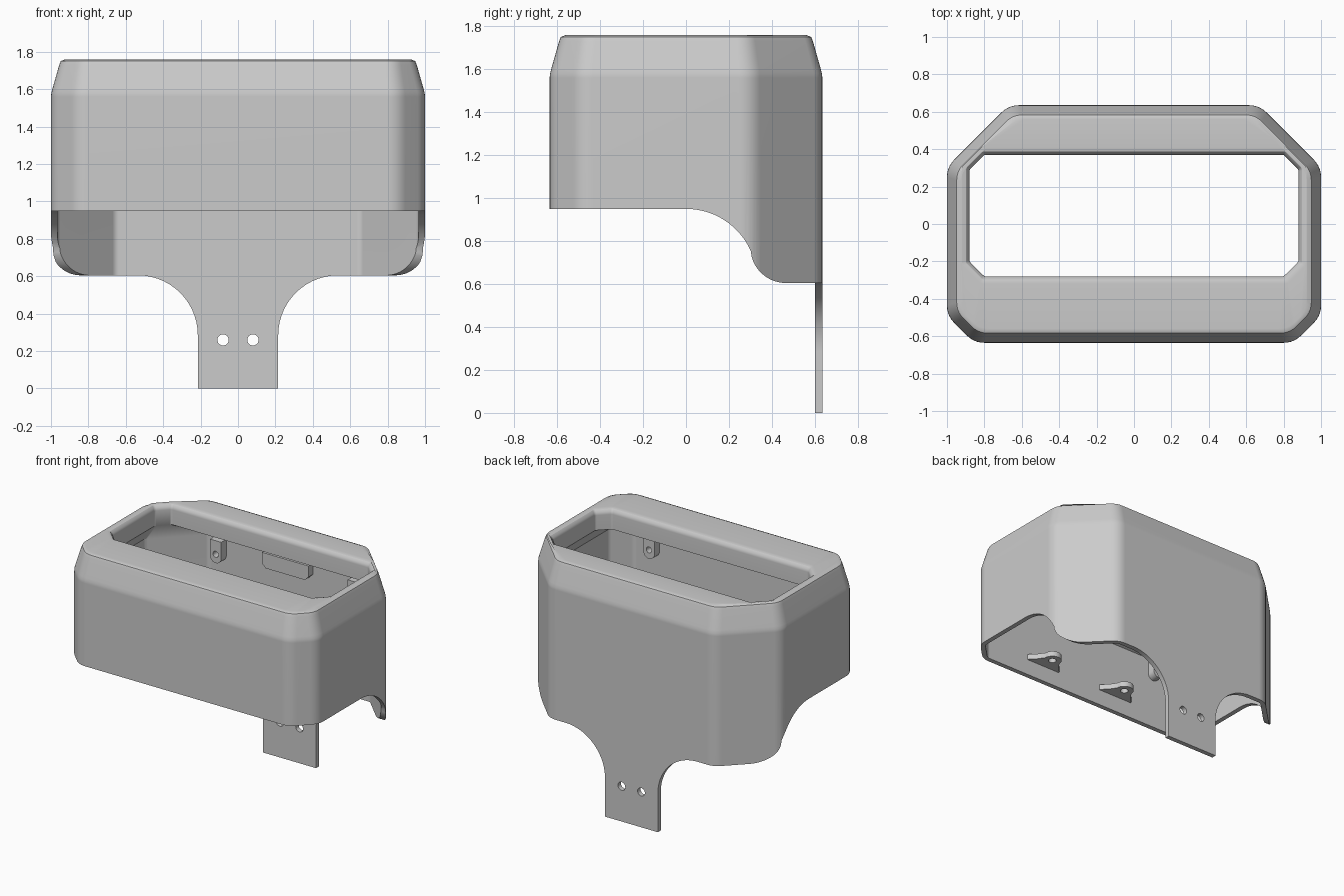
import bpy, bmesh, math
from mathutils import Vector

old = bpy.data.objects.get("Cube")
if old:
    bpy.data.objects.remove(old)

grey = bpy.data.materials.new("light grey")
grey.use_nodes = True
grey.diffuse_color = (0.6, 0.6, 0.6, 1)
grey.node_tree.nodes["Principled BSDF"].inputs["Base Color"].default_value = (0.6, 0.6, 0.6, 1)

WALL = 0.035
FRONT, BACK = -0.635, 0.635


def finish(name, bm):
    bmesh.ops.recalc_face_normals(bm, faces=bm.faces)
    mesh = bpy.data.meshes.new(name)
    bm.to_mesh(mesh)
    bm.free()
    mesh.materials.append(grey)
    ob = bpy.data.objects.new(name, mesh)
    bpy.context.collection.objects.link(ob)
    return ob


def prism(name, pts, axis, lo, hi):
    """Extrude a 2D outline along the given axis."""
    place = {"x": lambda p, d: (d, p[0], p[1]),
             "y": lambda p, d: (p[0], d, p[1]),
             "z": lambda p, d: (p[0], p[1], d)}[axis]
    bm = bmesh.new()
    a = [bm.verts.new(place(p, lo)) for p in pts]
    b = [bm.verts.new(place(p, hi)) for p in pts]
    bm.faces.new(a)
    bm.faces.new(b)
    for i in range(len(pts)):
        j = (i + 1) % len(pts)
        bm.faces.new((a[i], a[j], b[j], b[i]))
    return finish(name, bm)


def arc(cx, cy, r, start, end, n=14):
    angles = [math.radians(start + (end - start) * i / n) for i in range(n + 1)]
    return [(cx + r * math.cos(t), cy + r * math.sin(t)) for t in angles]


def select(ob):
    bpy.ops.object.select_all(action="DESELECT")
    ob.select_set(True)
    bpy.context.view_layer.objects.active = ob


def cut(ob, cutter):
    select(ob)
    mod = ob.modifiers.new("cut", "BOOLEAN")
    mod.operation = "DIFFERENCE"
    mod.solver = "EXACT"
    mod.object = cutter
    bpy.ops.object.modifier_apply(modifier=mod.name)
    bpy.data.objects.remove(cutter)


def smooth(ob):
    select(ob)
    bpy.ops.object.shade_smooth_by_angle(angle=math.radians(30))
    mod = ob.modifiers.new("even shading", "WEIGHTED_NORMAL")
    mod.keep_sharp = True


def octagon(right_half):
    """Counter-clockwise octagon from its four right-hand corners."""
    return [Vector(p) for p in right_half] + [Vector((-x, y)) for x, y in reversed(right_half)]


def rounded_ring(corners, inset, size, steps=5):
    """Inset the octagon and round each corner."""
    n = len(corners)
    moved = []
    for i, p in enumerate(corners):
        d1 = (p - corners[i - 1]).normalized()
        d2 = (corners[(i + 1) % n] - p).normalized()
        n1, n2 = Vector((-d1.y, d1.x)), Vector((-d2.y, d2.x))
        moved.append(p + (n1 + n2) / (1 + n1.dot(n2)) * inset)
    ring = []
    for i, p in enumerate(moved):
        a = p + (moved[i - 1] - p).normalized() * size
        b = p + (moved[(i + 1) % n] - p).normalized() * size
        for k in range(steps + 1):
            t = k / steps
            ring.append(a * (1 - t) ** 2 + p * 2 * t * (1 - t) + b * t * t)
    return ring


# Housing: outer wall, tapered rim, rounded opening lip and inner wall
body = octagon([(0.855, FRONT), (1, -0.49), (1, 0.305), (0.67, BACK)])
mouth = octagon([(0.80, -0.28), (0.88, -0.20), (0.88, 0.29), (0.80, 0.37)])
BOTTOM = 0.605
section = [(body, 0, BOTTOM, 0.055), (body, 0, 1.56, 0.055), (body, 0.002, 1.58, 0.055),
           (body, 0.007, 1.60, 0.055), (body, 0.044, 1.73, 0.05), (body, 0.052, 1.75, 0.05),
           (body, 0.075, 1.76, 0.05), (mouth, -0.04, 1.76, 0.01), (mouth, -0.018, 1.754, 0.01),
           (mouth, -0.005, 1.74, 0.01), (mouth, 0, 1.72, 0.01), (mouth, 0, 1.61, 0.01),
           (body, WALL, 1.49, 0.02), (body, WALL, BOTTOM, 0.02)]
bm = bmesh.new()
loops = [[bm.verts.new((p.x, p.y, z)) for p in rounded_ring(poly, inset, size)]
         for poly, inset, z, size in section]
for k, low in enumerate(loops):
    high = loops[(k + 1) % len(loops)]
    for i in range(len(low)):
        j = (i + 1) % len(low)
        bm.faces.new((low[i], low[j], high[j], high[i]))
housing = finish("housing", bm)

# Raised front edge with a sweeping curve down to the back
sweep = [(-0.9, 0.4), (-0.9, 0.95)] + arc(0, 0.62, 0.33, 90, 24) \
    + arc(0.465, 0.77, 0.165, 195, 270) + [(0.465, 0.4)]
cut(housing, prism("edge_cutter", sweep, "x", -1.2, 1.2))
smooth(housing)

# Mounting plate below the back wall, with two screw holes
side = [(0.215, 0)] + arc(0.535, 0.285, 0.32, 180, 90)
outline = side + [(-x, z) for x, z in reversed(side)]
plate = prism("mounting_plate", outline, "y", BACK - WALL, BACK)
for x in (-0.08, 0.08):
    cut(plate, prism("hole_cutter", arc(x, 0.26, 0.03, 0, 345, 23), "y", 0.5, 0.7))
smooth(plate)

inner_front = FRONT + WALL
inner_back = BACK - WALL
for s, label in ((1, "left"), (-1, "right")):
    # Flared horizontal screw tabs low on the front wall
    cx, tip = s * 0.33, inner_front + 0.10
    half = [(0.15, inner_front - 0.01), (0.14, inner_front + 0.01), (0.10, inner_front + 0.05)]
    tab = prism(label + "_front_tab",
                [(cx + x, y) for x, y in half] + arc(cx, tip, 0.065, 0, 180)
                + [(cx - x, y) for x, y in reversed(half)], "z", 1.07, 1.11)
    cut(tab, prism("hole_cutter", arc(cx, tip, 0.028, 0, 345, 23), "z", 1, 1.2))
    smooth(tab)

    # Small upright screw bosses high on the front and back walls
    for wall, lo, hi, x in (("front", inner_front - 0.01, inner_front + 0.06, 0.68),
                            ("back", inner_back - 0.06, inner_back + 0.01, 0.56)):
        cx = s * x
        boss = prism(f"{label}_{wall}_boss",
                     arc(cx, 1.37, 0.045, 180, 360) + [(cx + 0.045, 1.49), (cx - 0.045, 1.49)],
                     "y", lo, hi)
        cut(boss, prism("hole_cutter", arc(cx, 1.39, 0.022, 0, 345, 23), "y",
                        lo + 0.02 if s and wall == "front" else lo - 0.02,
                        hi + 0.02 if wall == "front" else hi - 0.02))
        smooth(boss)

# Wide stop block high in the middle of the back wall
stop = prism("back_stop", [(-0.19, 1.5), (-0.19, 1.42), (-0.16, 1.39),
                           (0.16, 1.39), (0.19, 1.42), (0.19, 1.5)],
             "y", inner_back - 0.05, inner_back + 0.01)
smooth(stop)
